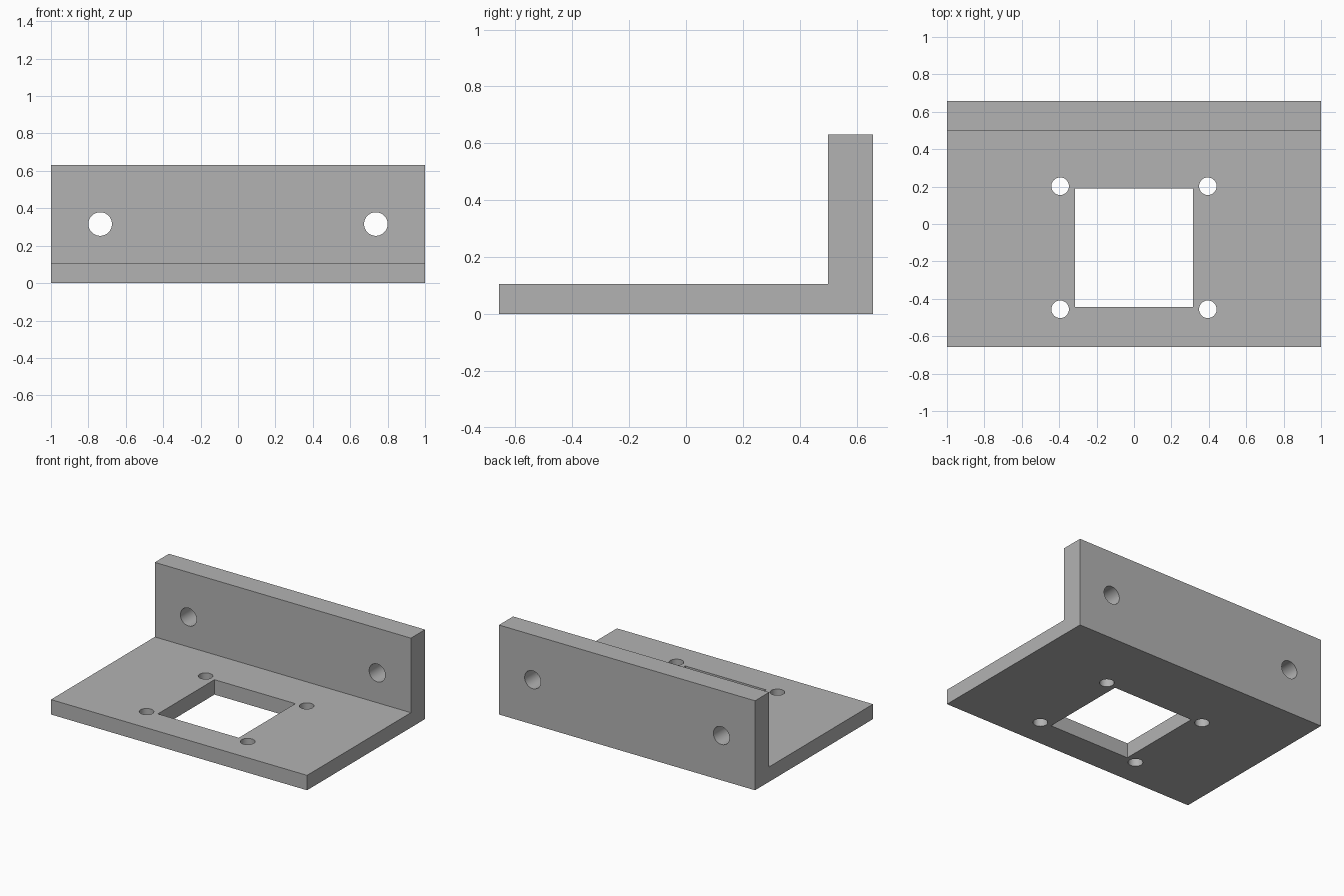
import bpy
import bmesh
import math
from mathutils import Matrix, Vector

if "Cube" in bpy.data.objects:
    bpy.data.objects.remove(bpy.data.objects["Cube"], do_unlink=True)

MM = 2 / 38            # the bracket is 38 mm wide
WIDTH, DEPTH, HEIGHT = 2.0, 25 * MM, 12 * MM
BASE, WALL = 2 * MM, 3 * MM
WINDOW_Y = -0.127      # centre of the square window and its screw holes

grey = bpy.data.materials.new("plain grey")
grey.use_nodes = True
colour = (0.45, 0.45, 0.45, 1)
grey.diffuse_color = colour
grey.node_tree.nodes["Principled BSDF"].inputs["Base Color"].default_value = colour


def add_object(name, bm):
    bmesh.ops.recalc_face_normals(bm, faces=bm.faces)
    mesh = bpy.data.meshes.new(name)
    bm.to_mesh(mesh)
    bm.free()
    mesh.materials.append(grey)
    obj = bpy.data.objects.new(name, mesh)
    bpy.context.collection.objects.link(obj)
    return obj


def hole_cutter(name, location, radius, length, rotation=Matrix()):
    bm = bmesh.new()
    bmesh.ops.create_cone(bm, cap_ends=True, segments=48, radius1=radius,
                          radius2=radius, depth=length,
                          matrix=Matrix.Translation(location) @ rotation)
    return add_object(name, bm)


# L-shaped body: side profile swept across the width
front, back = -DEPTH / 2, DEPTH / 2
profile = [(front, 0), (back, 0), (back, HEIGHT), (back - WALL, HEIGHT),
           (back - WALL, BASE), (front, BASE)]
bm = bmesh.new()
side = bm.faces.new([bm.verts.new((-WIDTH / 2, y, z)) for y, z in profile])
sweep = bmesh.ops.extrude_face_region(bm, geom=[side])
bmesh.ops.translate(bm, vec=(WIDTH, 0, 0),
                    verts=[v for v in sweep["geom"] if isinstance(v, bmesh.types.BMVert)])
bracket = add_object("angle_bracket", bm)

# Square window through the base
bm = bmesh.new()
bmesh.ops.create_cube(bm, size=12 * MM, matrix=Matrix.Translation((0, WINDOW_Y, 0)))
cutters = [add_object("window_cutter", bm)]

# Screw holes, mirrored left and right
to_y = Matrix.Rotation(math.pi / 2, 4, "X")
for sx in (-1, 1):
    cutters.append(hole_cutter("wall_hole_cutter",
                               Vector((sx * 14 * MM, back - WALL / 2, HEIGHT / 2)),
                               0.063, WALL * 2, to_y))
    for sy in (-1, 1):
        cutters.append(hole_cutter("base_hole_cutter",
                                   Vector((sx * 7.5 * MM, WINDOW_Y + sy * 6.25 * MM, BASE / 2)),
                                   0.047, BASE * 2))

# Cut the openings and discard the cutters
bpy.ops.object.select_all(action="DESELECT")
bpy.context.view_layer.objects.active = bracket
bracket.select_set(True)
for cutter in cutters:
    cutter.hide_render = True
    mod = bracket.modifiers.new("cut", "BOOLEAN")
    mod.operation = "DIFFERENCE"
    mod.solver = "EXACT"
    mod.object = cutter
    bpy.ops.object.modifier_apply(modifier=mod.name)
    bpy.data.objects.remove(cutter, do_unlink=True)

bpy.ops.object.shade_smooth_by_angle(angle=math.radians(30))
